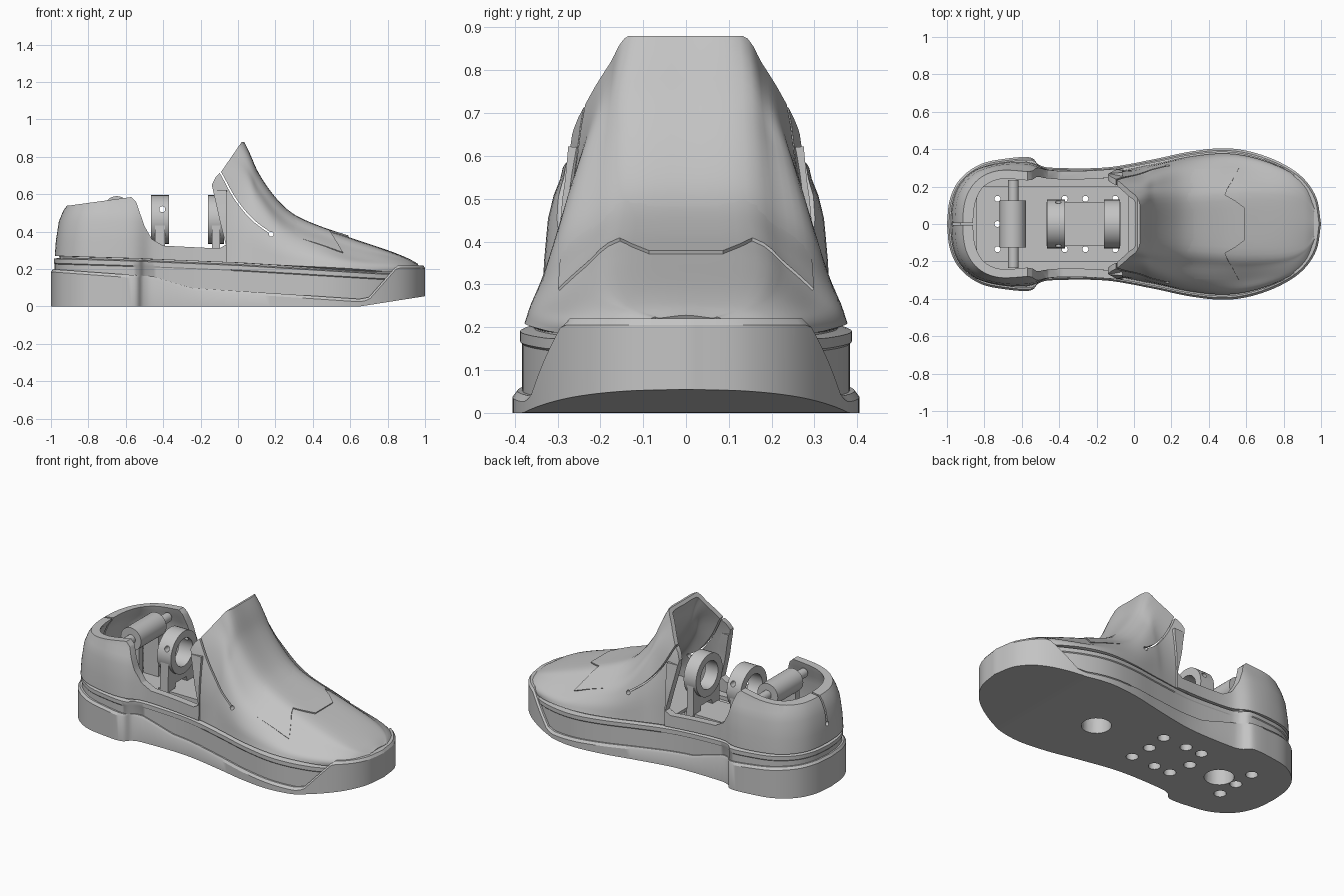
import bpy, bmesh, math
from mathutils import Vector

if "Cube" in bpy.data.objects:
    bpy.data.objects.remove(bpy.data.objects["Cube"], do_unlink=True)

GREY = bpy.data.materials.new("plain grey")
GREY.use_nodes = True
GREY.diffuse_color = (0.55, 0.55, 0.55, 1)
GREY.node_tree.nodes["Principled BSDF"].inputs["Base Color"].default_value = (0.55, 0.55, 0.55, 1)


def make(name, bm):
    bmesh.ops.remove_doubles(bm, verts=bm.verts, dist=1e-5)
    bmesh.ops.recalc_face_normals(bm, faces=bm.faces)
    mesh = bpy.data.meshes.new(name)
    bm.to_mesh(mesh)
    bm.free()
    mesh.materials.append(GREY)
    obj = bpy.data.objects.new(name, mesh)
    bpy.context.collection.objects.link(obj)
    return obj


def loft(name, rings, closed=True, capped=False):
    bm = bmesh.new()
    rows = [[bm.verts.new(p) for p in ring] for ring in rings]
    n = len(rows[0])
    for a, b in zip(rows, rows[1:]):
        for i in range(n if closed else n - 1):
            j = (i + 1) % n
            bm.faces.new((a[i], a[j], b[j], b[i]))
    if capped:
        m = n // 2
        for r in (rows[0], rows[-1]):
            bm.faces.new((r[0], r[1], r[-1]))
            bm.faces.new((r[m - 1], r[m], r[m + 1]))
            for i in range(1, m - 1):
                bm.faces.new((r[i], r[i + 1], r[n - i - 1], r[n - i]))
    return make(name, bm)


def prism(name, pts, axis, lo, hi):
    put = (lambda a, b, v: (a, v, b)) if axis == "y" else (lambda a, b, v: (v, a, b))
    bm = bmesh.new()
    ends = [[bm.verts.new(put(a, b, v)) for a, b in pts] for v in (lo, hi)]
    for e in ends:
        bm.faces.new(e)
    for i in range(len(pts)):
        j = (i + 1) % len(pts)
        bm.faces.new((ends[0][i], ends[0][j], ends[1][j], ends[1][i]))
    return make(name, bm)


def box(name, x, y, z):
    return prism(name, [(x[0], z[0]), (x[1], z[0]), (x[1], z[1]), (x[0], z[1])], "y", *y)


def disc(a, b, r, n=24):
    return [(a + r * math.cos(k * math.tau / n), b + r * math.sin(k * math.tau / n)) for k in range(n)]


def upright(name, x, y, r, lo, hi):
    return loft(name, [[(a, b, z) for a, b in disc(x, y, r)] for z in (lo, hi)], True, True)


def apply(obj, mod):
    bpy.context.view_layer.objects.active = obj
    bpy.ops.object.modifier_apply(modifier=mod.name)


def thicken(obj, t):
    mod = obj.modifiers.new("wall", "SOLIDIFY")
    mod.thickness, mod.offset = t, 0
    apply(obj, mod)


def cut(obj, cutter, op="DIFFERENCE"):
    mod = obj.modifiers.new("cut", "BOOLEAN")
    mod.operation, mod.solver, mod.object = op, "EXACT", cutter
    apply(obj, mod)


def spline(pts, steps):
    pts = [Vector(p) for p in pts]
    ext = [2 * pts[0] - pts[1]] + pts + [2 * pts[-1] - pts[-2]]
    out = []
    for a, b, c, d in zip(ext, ext[1:], ext[2:], ext[3:]):
        for k in range(steps):
            t = k / steps
            out.append(b + (c - a) * t / 2 + (2 * a - 5 * b + 4 * c - d) * t * t / 2
                       + (3 * b - a - 3 * c + d) * t ** 3 / 2)
    return out + [pts[-1]]


def at(table, x):
    # piecewise linear lookup of the remaining columns
    for a, b in zip(table, table[1:]):
        if x <= b[0]:
            t = max(0, (x - a[0]) / max(b[0] - a[0], 1e-6))
            return [p + (q - p) * t for p, q in zip(a[1:], b[1:])]
    return list(table[-1][1:])


# Plan outline of the sole, mirrored across the long axis
half = spline([(-1, 0), (-.985, .13), (-.93, .24), (-.82, .32), (-.68, .35), (-.555, .356), (-.505, .315),
               (-.42, .3), (-.15, .302), (.1, .345), (.3, .387), (.48, .405), (.63, .385), (.78, .33),
               (.9, .25), (.975, .14), (1, 0)], 6)
outline = half + [Vector((p.x, -p.y)) for p in half[-2:0:-1]]


def ring(d, height):
    # outline shrunk by about d, with a height for every x
    return [(p.x * (1 - d), p.y * (1 - d / .36), height(p.x * (1 - d))) for p in outline]


# Outsole with raised toe bumper, then midsole with lip and groove
under = [(-1, 0), (.65, 0), (1, .055)]
bumper = [(-1, .2), (-.45, .16), (-.25, .1), (.65, .04), (.7, .05), (.85, .22), (1, .22)]
seam = [(-1, .262), (-.55, .248), (0, .225), (.75, .18), (1, .175)]
low = lambda x: at(under, x)[0]
rim = lambda x: at(bumper, x)[0]
top = lambda x: at(seam, x)[0]
outsole = loft("outsole", [ring(0, low), ring(0, lambda x: rim(x) - .015), ring(.01, rim)], True, True)
midsole = loft("midsole", [ring(.02, lambda x: low(x) + .012), ring(.02, lambda x: top(x) - .035),
                           ring(.016, lambda x: top(x) - .03), ring(.016, lambda x: top(x) - .006),
                           ring(.045, top), ring(.046, lambda x: top(x) + .015)], True, True)

# Side silhouette that trims the shells
silhouette = prism("silhouette_cutter", [
    (-1.1, .1), (-1.1, .52), (-.9, .54), (-.57, .585), (-.545, .56), (-.5, .43), (-.46, .36), (-.4, .325),
    (-.1, .31), (-.065, .33), (-.1, .47), (-.14, .65), (-.12, .69), (-.09, .72), (.02, .88), (1.1, .9),
    (1.1, .1)], "y", -1, 1)

# Heel counter: an open U blending from the sole line up to a smaller collar line
foot = [(-.06, .275), (-.28, .262), (-.46, .268), (-.57, .31), (-.72, .303), (-.85, .262), (-.935, .16), (-.957, 0)]
collar = [(-.06, .26), (-.28, .25), (-.46, .25), (-.57, .268), (-.72, .268), (-.82, .222), (-.873, .13), (-.887, 0)]
heel_rows = []
for z, t in [(None, 0), (.35, .08), (.45, .3), (.5, .6), (.54, 1), (.62, 1.5)]:
    pts = [Vector(a).lerp(Vector(b), t) for a, b in zip(foot, collar)]
    pts = spline(pts + [Vector((p.x, -p.y)) for p in pts[-2::-1]], 6)
    heel_rows.append([(p.x, p.y, z or top(p.x) + .008) for p in pts])
heel = loft("heel_counter", heel_rows, False)
thicken(heel, .045)
cut(heel, silhouette, "INTERSECT")
notch = box("notch_cutter", (-1.1, -.8), (-.006, .006), (.39, .7))
notch_hole = prism("notch_hole_cutter", disc(0, .38, .014), "x", -1.1, -.8)
cut(heel, notch)
cut(heel, notch_hole)

# Front shell: columns are x, top height, flat half width, shoulder half width, shoulder height
stations = spline([(-.17, 1.2, .06, .255, .66), (.02, .87, .12, .215, .66), (.1, .7, .13, .245, .55),
                   (.2, .56, .135, .275, .43), (.3, .475, .14, .285, .365), (.45, .405, .15, .29, .31),
                   (.6, .352, .16, .29, .257), (.8, .285, .15, .25, .23), (.9, .245, .12, .18, .22),
                   (.955, .215, .06, .09, .205)], 6)


def section(x):
    zt, yt, ys, zs = at(stations, x)
    w, zb = at([tuple(p) for p in half], x)[0] - .042, top(x) + .008
    side = [(w, zb), (w * .55 + ys * .45 + .012, (zb + zs) / 2), (ys, zs),
            ((ys + yt) / 2, (zs + zt) / 2), (yt, zt - .006)]
    return spline(side + [(0, zt)] + [(-y, z) for y, z in side[::-1]], 4)


front = loft("front_upper", [[(s[0], y, z) for y, z in section(s[0])] for s in stations], False)
thicken(front, .03)
cut(front, silhouette, "INTERSECT")

# Curved slits between tongue and side wings, ending in round holes
path = spline([(-.14, .78), (-.09, .7), (-.02, .575), (.07, .465), (.175, .385)], 5)
slit = prism("slit_cutter", [tuple(p) for p in path] + [(p.x + .008, p.y + .005) for p in path[::-1]], "y", -1, 1)
slit_hole = prism("slit_hole_cutter", disc(.178, .386, .013), "y", -1, 1)
cut(front, slit)
cut(front, slit_hole)

# Raised tongue panel overlapping the toe box
ends = [(0, .59), (.17, .59), (.333, .485), (1, .56)]
rows = []
for k in range(15):
    u, row = k / 14, []
    for j in range(8, 33):
        x = .15 + (at(ends, abs(j - 20) / 12)[0] - .15) * u
        y, z = section(x)[j]
        row.append((x, y * 1.005, z + .003 + .013 * u))
    rows.append(row)
panel = loft("tongue_panel", rows, False)
thicken(panel, .016)

# Ankle cradle: base plate with two ring stands
parts = [box("cradle_base", (-.47, -.07), (-.115, .115), (.2, .26))]
bolt = prism("bolt_cutter", disc(-.405, .52, .016), "y", -1, 1)
for name, x0, x1 in (("rear", -.465, -.37), ("front", -.16, -.075)):
    corners = [(x0, .13), (x1, .13), (x1, .085), (x0, .085), (x0, .13)]
    hoop = loft(name + "_ring", [[(x, y, z) for y, z in disc(0, .465, r, 40)] for x, r in corners])
    cut(hoop, bolt)
    stand = prism(name + "_stand", [(-.13, .2), (-.125, .46), (-.09, .4), (0, .345), (.09, .4), (.125, .46),
                                    (.13, .2), (.08, .2), (.05, .29), (-.05, .29), (-.08, .2)],
                  "x", x0 + .02, x1 - .02)
    parts += [hoop, stand]

# Heel pivot: shaft, sleeve and bracket legs
parts.append(prism("pivot_shaft", disc(-.645, .52, .028), "y", -.235, .235))
parts.append(prism("pivot_sleeve", disc(-.648, .52, .07, 32), "y", -.125, .125))
for side in (-1, 1):
    y = sorted((side * .075, side * .115))
    parts.append(box("pivot_leg", (-.7, -.6), y, (.2, .5)))

# Floor recess, counterbored bolt holes and blind sockets in the sole
recess = box("recess_cutter", (-.84, -.03), (-.2, .2), (.222, .6))
cut(midsole, recess)
cutters = [silhouette, notch, notch_hole, slit, slit_hole, bolt, recess]
spots = [(x, y) for x in (-.73, -.37, -.26, -.1) for y in (-.135, .135)] + [(-.73, 0), (-.4, 0), (-.11, 0)]
holes = [upright("socket_cutter", x, 0, .083, -.1, .15) for x in (-.61, .27)]
for x, y in spots:
    # wide bore below, narrow bolt hole above
    steps = [(.034, -.1), (.034, .085), (.016, .087), (.016, .5)]
    holes.append(loft("hole_cutter", [[(a, b, z) for a, b in disc(x, y, r)] for r, z in steps], True, True))
for h in holes:
    cut(outsole, h)
    cut(midsole, h)
for c in cutters + holes:
    bpy.data.objects.remove(c, do_unlink=True)

# Smooth shading with crisp edges
bpy.ops.object.select_all(action="DESELECT")
for obj in [outsole, midsole, heel, front, panel] + parts:
    obj.select_set(True)
    bpy.context.view_layer.objects.active = obj
bpy.ops.object.shade_smooth_by_angle(angle=math.radians(32))
